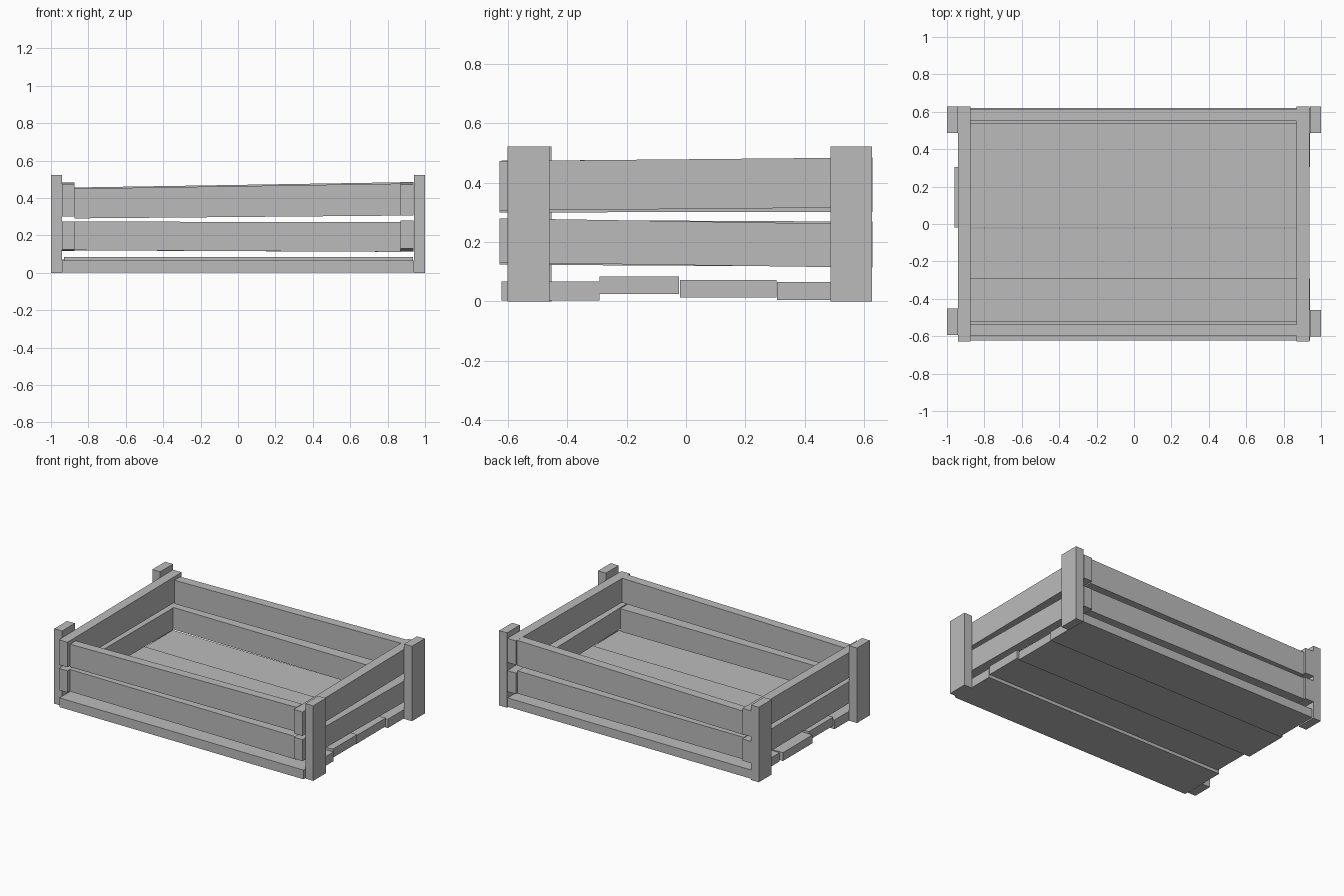
import bpy
import bmesh

old = bpy.data.objects.get("Cube")
if old:
    bpy.data.objects.remove(old, do_unlink=True)

# Single plain finish
grey = bpy.data.materials.new("plain_grey")
grey.use_nodes = True
colour = (0.5, 0.5, 0.5, 1)
grey.diffuse_color = colour
grey.node_tree.nodes["Principled BSDF"].inputs["Base Color"].default_value = colour


def plank(name, axis, length, across, start, end):
    """Box along an axis (0 = x, 1 = y); start and end give (bottom, top) at each end."""
    bm = bmesh.new()
    rings = []
    for along, heights in zip(length, (start, end)):
        ring = []
        for side, level in ((0, 0), (1, 0), (1, 1), (0, 1)):
            point = (along, across[side]) if axis == 0 else (across[side], along)
            ring.append(bm.verts.new((*point, heights[level])))
        rings.append(ring)
    first, last = rings
    bm.faces.new(first)
    bm.faces.new(last)
    for i in range(4):
        j = (i + 1) % 4
        bm.faces.new((first[i], first[j], last[j], last[i]))
    bmesh.ops.recalc_face_normals(bm, faces=bm.faces)
    mesh = bpy.data.meshes.new(name)
    bm.to_mesh(mesh)
    bm.free()
    mesh.materials.append(grey)
    obj = bpy.data.objects.new(name, mesh)
    bpy.context.collection.objects.link(obj)
    return obj


# Corner posts, outside the end boards
post_z = (0, 0.522)
for label, xs, front_y in (("right", (-1, -0.94), -0.594), ("left", (0.94, 1), -0.601)):
    for place, y in (("front", front_y), ("back", 0.486)):
        plank(f"{place}_{label}_post", 1, (y, y + 0.141), xs, post_z, post_z)

# End boards running front to back, slightly crooked
ends = (-0.628, 0.628)
right_x, left_x = (-0.94, -0.874), (0.87, 0.937)
plank("right_upper_board", 1, ends, right_x, (0.3, 0.474), (0.302, 0.482))
plank("right_lower_board", 1, ends, right_x, (0.124, 0.275), (0.117, 0.269))
plank("left_upper_board", 1, ends, left_x, (0.306, 0.473), (0.317, 0.485))
plank("left_lower_board", 1, ends, left_x, (0.131, 0.28), (0.114, 0.26))

# Long boards fitted between the end boards
span = (-0.874, 0.87)
plank("front_upper_board", 0, span, (-0.6, -0.537), (0.291, 0.45), (0.306, 0.477))
plank("front_lower_board", 0, span, (-0.6, -0.52), (0.121, 0.274), (0.112, 0.271))
plank("back_upper_board", 0, span, (0.55, 0.615), (0.292, 0.456), (0.308, 0.484))
plank("back_lower_board", 0, span, (0.535, 0.612), (0.12, 0.273), (0.112, 0.27))

# Floor planks with staggered heights and ends
floor = (
    ((-0.94, 0.94), (-0.622, -0.292), (0.003, 0.067)),
    ((-0.93, 0.935), (-0.292, -0.024), (0.025, 0.085)),
    ((-0.96, 0.925), (-0.02, 0.304), (0.014, 0.072)),
    ((-0.935, 0.94), (0.306, 0.62), (0.005, 0.066)),
)
for number, (xs, ys, zs) in enumerate(floor, 1):
    plank(f"floor_plank_{number}", 0, xs, ys, zs, zs)
